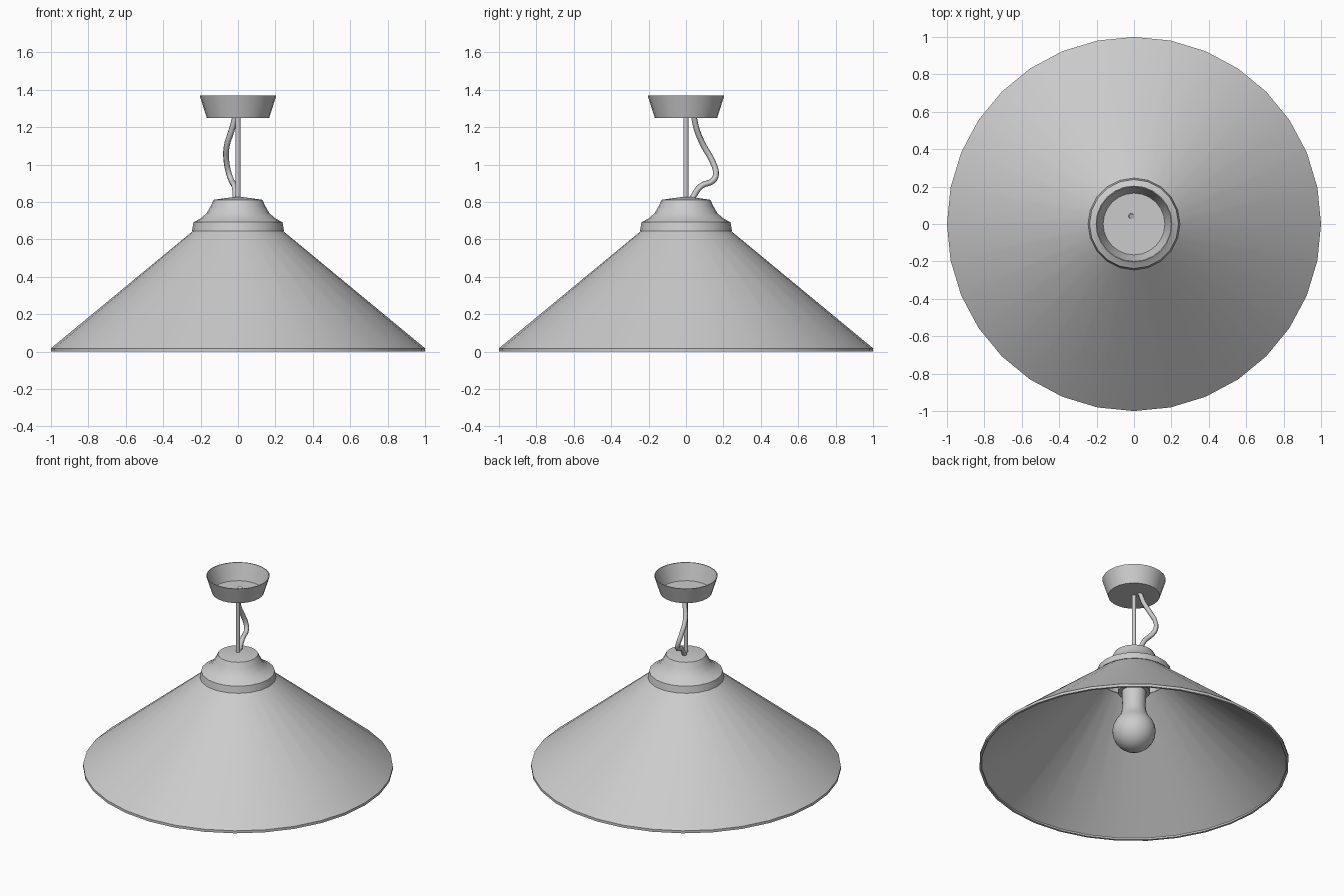
import bpy
import bmesh
import math
from mathutils import Vector

cube = bpy.data.objects.get("Cube")
if cube:
    bpy.data.objects.remove(cube, do_unlink=True)

# Single light grey finish
grey = bpy.data.materials.new("light_grey")
grey.use_nodes = True
colour = (0.6, 0.6, 0.6, 1)
grey.diffuse_color = colour
grey.node_tree.nodes["Principled BSDF"].inputs["Base Color"].default_value = colour


def smooth(obj, angle):
    bpy.ops.object.select_all(action="DESELECT")
    obj.select_set(True)
    bpy.context.view_layer.objects.active = obj
    bpy.ops.object.shade_smooth_by_angle(angle=math.radians(angle))


def lathe(name, profile, sides, angle=35):
    """Spin a (radius, height) profile around the vertical axis."""
    bm = bmesh.new()
    verts = [bm.verts.new((r, 0, z)) for r, z in profile]
    edges = [bm.edges.new(pair) for pair in zip(verts, verts[1:])]
    bmesh.ops.spin(bm, geom=verts + edges, axis=(0, 0, 1), cent=(0, 0, 0),
                   angle=math.tau, steps=sides, use_duplicate=False)
    bmesh.ops.remove_doubles(bm, verts=bm.verts, dist=0.0005)
    bmesh.ops.recalc_face_normals(bm, faces=bm.faces)
    mesh = bpy.data.meshes.new(name)
    bm.to_mesh(mesh)
    bm.free()
    mesh.materials.append(grey)
    obj = bpy.data.objects.new(name, mesh)
    bpy.context.collection.objects.link(obj)
    smooth(obj, angle)
    return obj


# Conical shade with a thin wall and a small upright rim
lathe("shade", [(0.235, 0.65), (1.0, 0.018), (1.0, 0.0), (0.985, 0.0),
                (0.985, 0.012), (0.225, 0.64), (0.235, 0.65)], 32)

# Bell-shaped cap, hollow underneath
lathe("shade_cap", [(0, 0.83), (0.13, 0.812), (0.148, 0.775), (0.168, 0.74),
                    (0.2, 0.712), (0.238, 0.692), (0.246, 0.645),
                    (0.23, 0.645), (0.225, 0.68), (0.16, 0.72),
                    (0.12, 0.795), (0, 0.81)], 20, 40)

# Ceiling canopy: an open cup with a flat floor
lathe("ceiling_canopy", [(0, 1.25), (0.167, 1.25), (0.205, 1.37),
                         (0.2, 1.37), (0.165, 1.256), (0, 1.256)], 24)

# Suspension rod
lathe("rod", [(0, 0.8), (0.014, 0.8), (0.014, 1.253), (0, 1.253)], 12, 40)

# Lamp holder under the cap
lathe("lamp_holder", [(0, 0.81), (0.105, 0.8), (0.105, 0.53), (0, 0.53)], 20)

# Bulb: round globe blending into a narrow neck
globe = [(0.14 * math.sin(math.radians(a)), 0.24 - 0.14 * math.cos(math.radians(a)))
         for a in range(0, 136, 15)]
lathe("bulb", globe + [(0.082, 0.375), (0.075, 0.42), (0.08, 0.54), (0, 0.54)], 24, 50)

# Loose power cord looping from canopy to cap
path = [(-0.012, 0.04, 1.265), (-0.035, 0.06, 1.18), (-0.06, 0.095, 1.1),
        (-0.062, 0.14, 1.02), (-0.048, 0.16, 0.95), (-0.035, 0.145, 0.915),
        (-0.02, 0.08, 0.885), (-0.012, 0.03, 0.815)]
curve = bpy.data.curves.new("power_cord", "CURVE")
curve.dimensions = "3D"
curve.bevel_depth = 0.016
curve.bevel_resolution = 1
curve.resolution_u = 4
curve.use_fill_caps = True
spline = curve.splines.new("BEZIER")
spline.bezier_points.add(len(path) - 1)
for point, co in zip(spline.bezier_points, path):
    point.co = Vector(co)
    point.handle_left_type = point.handle_right_type = "AUTO"
curve.materials.append(grey)
cord = bpy.data.objects.new("power_cord", curve)
bpy.context.collection.objects.link(cord)
